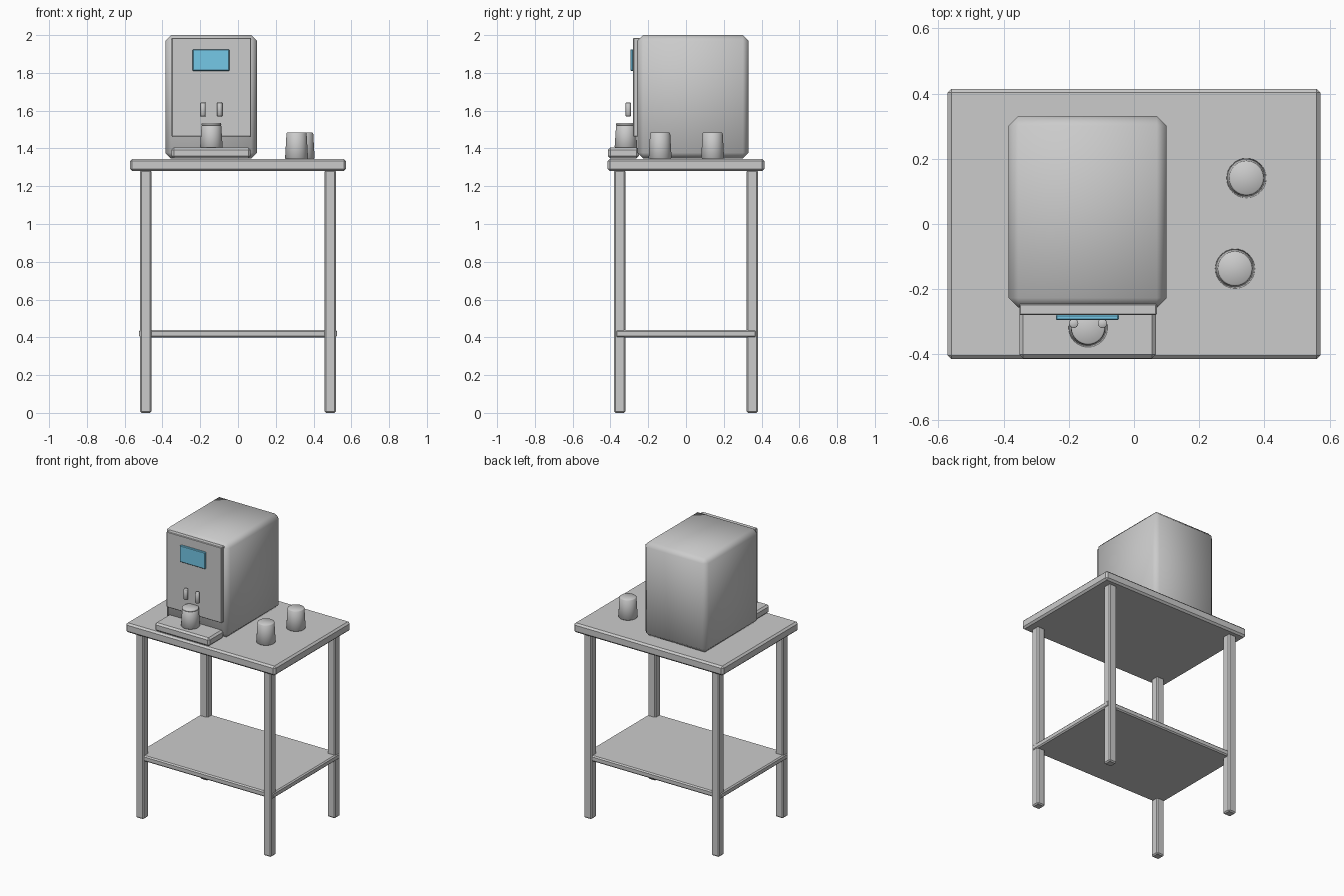
import bpy
import bmesh
from mathutils import Matrix, Vector

old = bpy.data.objects.get("Cube")
if old:
    bpy.data.objects.remove(old, do_unlink=True)


def make_material(name, rgb):
    mat = bpy.data.materials.new(name)
    mat.use_nodes = True
    mat.diffuse_color = (*rgb, 1)
    mat.node_tree.nodes["Principled BSDF"].inputs["Base Color"].default_value = (*rgb, 1)
    return mat


GREY = make_material("light grey", (0.6, 0.6, 0.6))
BLUE = make_material("screen blue", (0.18, 0.585, 0.81))


def finish(bm, name, mat, smooth):
    """Turn a bmesh into a named, coloured object."""
    bmesh.ops.recalc_face_normals(bm, faces=bm.faces)
    mesh = bpy.data.meshes.new(name)
    bm.to_mesh(mesh)
    bm.free()
    mesh.materials.append(mat)
    for poly in mesh.polygons:
        poly.use_smooth = smooth
    obj = bpy.data.objects.new(name, mesh)
    bpy.context.collection.objects.link(obj)
    return obj


def box(name, low, high, chamfer, mat=GREY, smooth=False):
    """Chamfered box between two corners."""
    low, high = Vector(low), Vector(high)
    bm = bmesh.new()
    place = Matrix.Translation((low + high) / 2) @ Matrix.Diagonal((*(high - low), 1))
    bmesh.ops.create_cube(bm, size=1, matrix=place)
    bmesh.ops.bevel(bm, geom=bm.edges[:], offset=chamfer, segments=1,
                    affect='EDGES', profile=0.5)
    return finish(bm, name, mat, smooth)


def tapered(name, x, y, bottom, top, r_bottom, r_top, chamfer=0.0):
    """Smooth round part standing upright, with softened end rims."""
    bm = bmesh.new()
    bmesh.ops.create_cone(bm, cap_ends=True, segments=32, radius1=r_bottom, radius2=r_top,
                          depth=top - bottom,
                          matrix=Matrix.Translation((x, y, (bottom + top) / 2)))
    if chamfer:
        rims = [e for e in bm.edges if abs(e.verts[0].co.z - e.verts[1].co.z) < 1e-4]
        bmesh.ops.bevel(bm, geom=rims, offset=chamfer, segments=1,
                        affect='EDGES', profile=0.5)
    return finish(bm, name, GREY, True)


# Table: top, lower shelf and four legs
box("table_top", (-0.572, -0.415, 1.28), (0.572, 0.415, 1.345), 0.012)
box("lower_shelf", (-0.523, -0.372, 0.4), (0.523, 0.372, 0.44), 0.008)
for side, sx in (("right", -1), ("left", 1)):
    for end, sy in (("front", -1), ("back", 1)):
        x, y = sx * 0.488, sy * 0.35
        box(f"{end}_{side}_leg", (x - 0.03, y - 0.03, 0), (x + 0.03, y + 0.03, 1.285), 0.008)

# Coffee machine: softly shaded body, front panel, drip tray and screen
box("machine_body", (-0.385, -0.257, 1.347), (0.1, 0.331, 2.0), 0.03, smooth=True)
box("front_panel", (-0.352, -0.28, 1.462), (0.07, -0.245, 1.985), 0.004)
box("drip_tray", (-0.352, -0.413, 1.347), (0.067, -0.25, 1.405), 0.012)
box("screen", (-0.24, -0.295, 1.81), (-0.046, -0.278, 1.925), 0.004, BLUE)

# Pair of spouts
for side, x in (("right", -0.185), ("left", -0.097)):
    tapered(f"{side}_spout", x, -0.305, 1.57, 1.642, 0.014, 0.014, 0.002)

# Cup on the tray with its lid, and two cups on the table
tapered("tray_cup", -0.141, -0.318, 1.405, 1.524, 0.06, 0.052, 0.003)
tapered("tray_cup_lid", -0.141, -0.318, 1.522, 1.535, 0.053, 0.051, 0.003)
for name, x, y in (("front_cup", 0.31, -0.137), ("back_cup", 0.345, 0.141)):
    tapered(name, x, y, 1.345, 1.484, 0.061, 0.053, 0.004)
